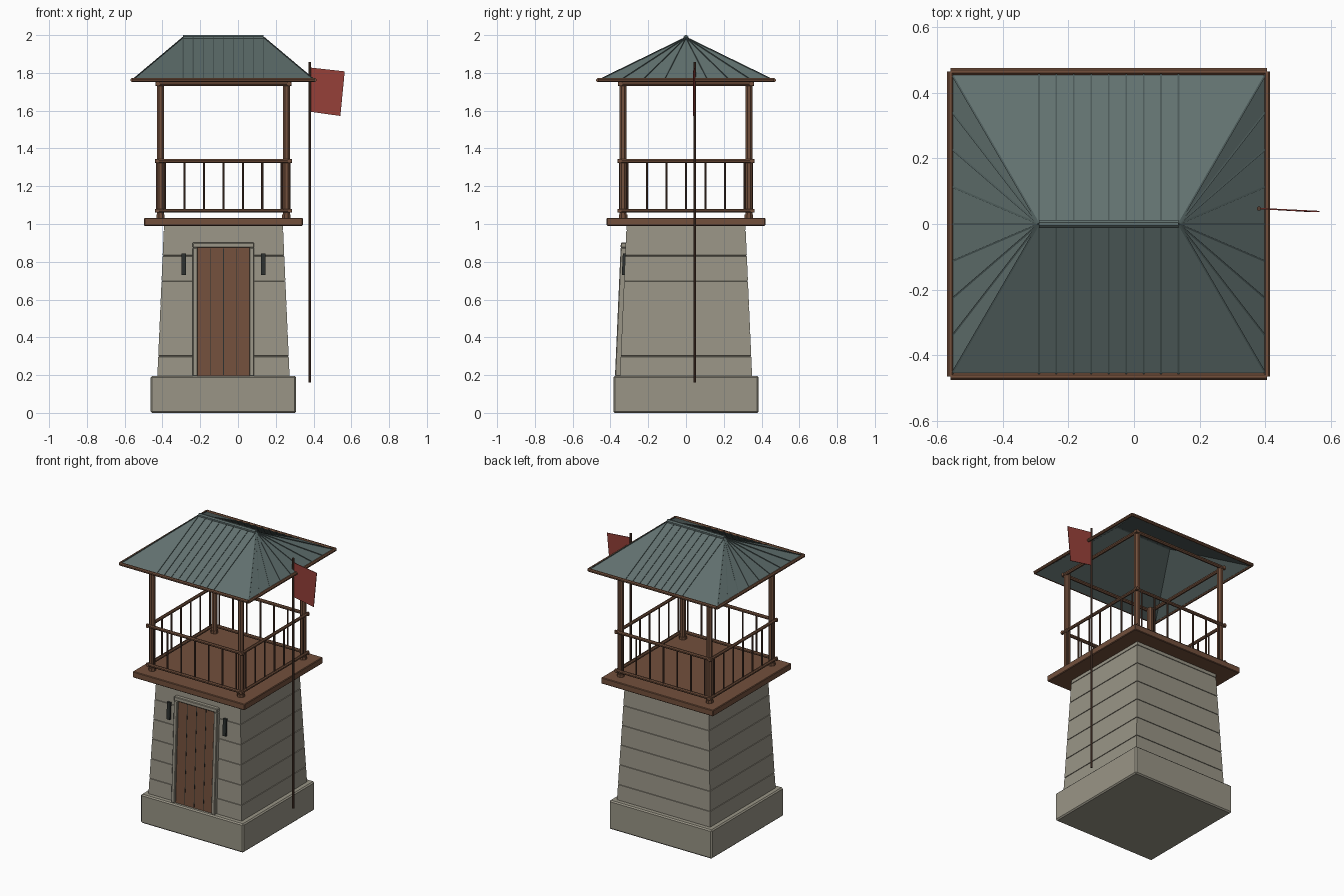
import bpy, bmesh, math
from mathutils import Vector, Matrix

if "Cube" in bpy.data.objects:
    bpy.data.objects.remove(bpy.data.objects["Cube"])

CX = -0.077          # tower axis


def mat(name, r, g, b):
    m = bpy.data.materials.new(name)
    m.diffuse_color = (r, g, b, 1)
    m.use_nodes = True
    m.node_tree.nodes["Principled BSDF"].inputs["Base Color"].default_value = m.diffuse_color
    return m


STONE = mat("stone", 0.32, 0.30, 0.24)
WOOD = mat("wood", 0.17, 0.08, 0.045)
DARK = mat("dark_metal", 0.025, 0.03, 0.028)
ROOF = mat("roof_metal", 0.12, 0.165, 0.16)
SEAM = mat("seam_metal", 0.07, 0.10, 0.097)
RED = mat("red_cloth", 0.30, 0.05, 0.04)
POLE = mat("pole_wood", 0.09, 0.045, 0.03)


def finish(name, bm, material, x=CX, bevel=0):
    bmesh.ops.recalc_face_normals(bm, faces=bm.faces)
    me = bpy.data.meshes.new(name)
    bm.to_mesh(me)
    bm.free()
    me.materials.append(material)
    ob = bpy.data.objects.new(name, me)
    ob.location.x = x
    bpy.context.collection.objects.link(ob)
    if bevel:
        b = ob.modifiers.new("bevel", 'BEVEL')
        b.width = bevel
        b.segments = 1
    return ob


def add_box(bm, x0, x1, y0, y1, z0, z1, lean=0):
    vs = bmesh.ops.create_cube(bm, size=1)["verts"]
    for v in vs:
        v.co = Vector(((x0 + x1) / 2 + v.co.x * (x1 - x0),
                       (y0 + y1) / 2 + v.co.y * (y1 - y0),
                       (z0 + z1) / 2 + v.co.z * (z1 - z0)))
        v.co.y += lean * (v.co.z - 0.195)


def add_rod(bm, a, b, r, n=8):
    a, b = Vector(a), Vector(b)
    d = b - a
    m = (Matrix.Translation((a + b) / 2) @ d.to_track_quat('Z', 'Y').to_matrix().to_4x4()
         @ Matrix.Rotation(math.pi / n, 4, 'Z'))
    bmesh.ops.create_cone(bm, cap_ends=True, segments=n, radius1=r, radius2=r,
                          depth=d.length, matrix=m)


def box(name, material, *dims, lean=0, bevel=0):
    bm = bmesh.new()
    add_box(bm, *dims, lean=lean)
    return finish(name, bm, material, bevel=bevel)


def rods(name, material, segs, r, n=8, x=CX):
    bm = bmesh.new()
    for a, b in segs:
        add_rod(bm, a, b, r, n)
    return finish(name, bm, material, x)


def square(hx, hy, z, ext=0):
    """Four horizontal rods around the axis."""
    return ([((-hx - ext, s * hy, z), (hx + ext, s * hy, z)) for s in (-1, 1)] +
            [((s * hx, -hy - ext, z), (s * hx, hy + ext, z)) for s in (-1, 1)])


# Stone base and tapered body with course grooves
box("stone_base", STONE, -0.385, 0.385, -0.385, 0.385, 0, 0.195, bevel=0.008)
LEAN = 0.035 / 0.795
prof = [(0.19, 0)]
for i in range(6):
    z = 0.30 + i * 0.133
    prof += [(z - 0.003, 0), (z - 0.002, 0.004), (z + 0.002, 0.004), (z + 0.003, 0)]
prof.append((0.995, 0))
bm = bmesh.new()
rings = []
for z, inset in prof:
    h = 0.35 - LEAN * (z - 0.195) - inset
    rings.append([bm.verts.new((sx * h, sy * h, z))
                  for sx, sy in ((-1, -1), (1, -1), (1, 1), (-1, 1))])
for a, b in zip(rings, rings[1:]):
    for i in range(4):
        j = (i + 1) % 4
        bm.faces.new((a[i], a[j], b[j], b[i]))
bm.faces.new(rings[0])
bm.faces.new(rings[-1])
finish("stone_body", bm, STONE)

# Door, frame and slit windows, leaning with the wall
box("door", WOOD, -0.14, 0.14, -0.362, -0.34, 0.195, 0.878, lean=LEAN)
bm = bmesh.new()
for x in (-0.07, 0, 0.07):
    add_box(bm, x - 0.002, x + 0.002, -0.363, -0.355, 0.20, 0.87, LEAN)
finish("door_plank_gaps", bm, DARK)
bm = bmesh.new()
for s in (-1, 1):
    x0, x1 = sorted((s * 0.137, s * 0.163))
    add_box(bm, x0, x1, -0.376, -0.34, 0.195, 0.875, LEAN)
add_box(bm, -0.163, 0.163, -0.376, -0.34, 0.875, 0.902, LEAN)
finish("door_frame", bm, STONE, bevel=0.004)
bm = bmesh.new()
for x in (-0.21, 0.21):
    add_box(bm, x - 0.012, x + 0.012, -0.363, -0.34, 0.73, 0.845, LEAN)
finish("window_slits", bm, DARK)

# Platform, posts and railings
box("platform", WOOD, -0.42, 0.42, -0.42, 0.42, 0.99, 1.032, bevel=0.004)
corners = [(sx * 0.333, sy * 0.333) for sx in (-1, 1) for sy in (-1, 1)]
rods("posts", WOOD, [((x, y, 1.03), (x, y, 1.75)) for x, y in corners], 0.02)
rods("post_feet", WOOD, [((x, y, 1.03), (x, y, 1.05)) for x, y in corners], 0.024)
rods("railings", WOOD, square(0.35, 0.35, 1.07, 0.013) + square(0.35, 0.35, 1.333, 0.013), 0.011)
rods("top_beams", WOOD, square(0.347, 0.347, 1.742, 0.013), 0.012)
bal = []
for i in range(-3, 4):
    t = i * 0.103
    for s in (-0.35, 0.35):
        bal += [((t, s, 1.07), (t, s, 1.333)), ((s, t, 1.07), (s, t, 1.333))]
rods("balusters", POLE, bal, 0.006, 6)

# Hip roof shell with standing seams, ridge cap and eave trim
HX, HY, RX, ZE, ZR = 0.482, 0.463, 0.213, 1.762, 1.988
bm = bmesh.new()
e = [bm.verts.new((sx * HX, sy * HY, ZE)) for sx, sy in ((-1, -1), (1, -1), (1, 1), (-1, 1))]
l, r = bm.verts.new((-RX, 0, ZR)), bm.verts.new((RX, 0, ZR))
for f in ((e[0], e[1], r, l), (e[1], e[2], r), (e[2], e[3], l, r), (e[3], e[0], l)):
    bm.faces.new(f)
roof = finish("roof", bm, ROOF)
sol = roof.modifiers.new("thickness", 'SOLIDIFY')
sol.thickness = 0.01
sol.offset = -1
seams = []
for s in (-1, 1):
    for i in range(-4, 5):
        t = i / 4
        seams.append(((t * RX, s * HY, ZE), (t * RX, 0, ZR)))
        seams.append(((s * HX, t * HY, ZE), (s * RX, 0, ZR)))
rods("roof_seams", SEAM, seams, 0.004, 4)
rods("ridge_cap", ROOF, [((-RX, 0, ZR), (RX, 0, ZR))], 0.0135)
rods("eave_trim", WOOD, square(HX, HY + 0.002, ZE), 0.011)

# Flagpole and flag
rods("flagpole", POLE, [((0.381, 0.047, 0.16), (0.381, 0.047, 1.857))], 0.007, 8, x=0)
bm = bmesh.new()
loop = [(0.385, 0.049, 1.828), (0.565, 0.040, 1.808), (0.542, 0.040, 1.572), (0.385, 0.049, 1.594)]
bm.faces.new([bm.verts.new(p) for p in loop])
flag = finish("flag", bm, RED, x=0)
flag.modifiers.new("thickness", 'SOLIDIFY').thickness = 0.004
